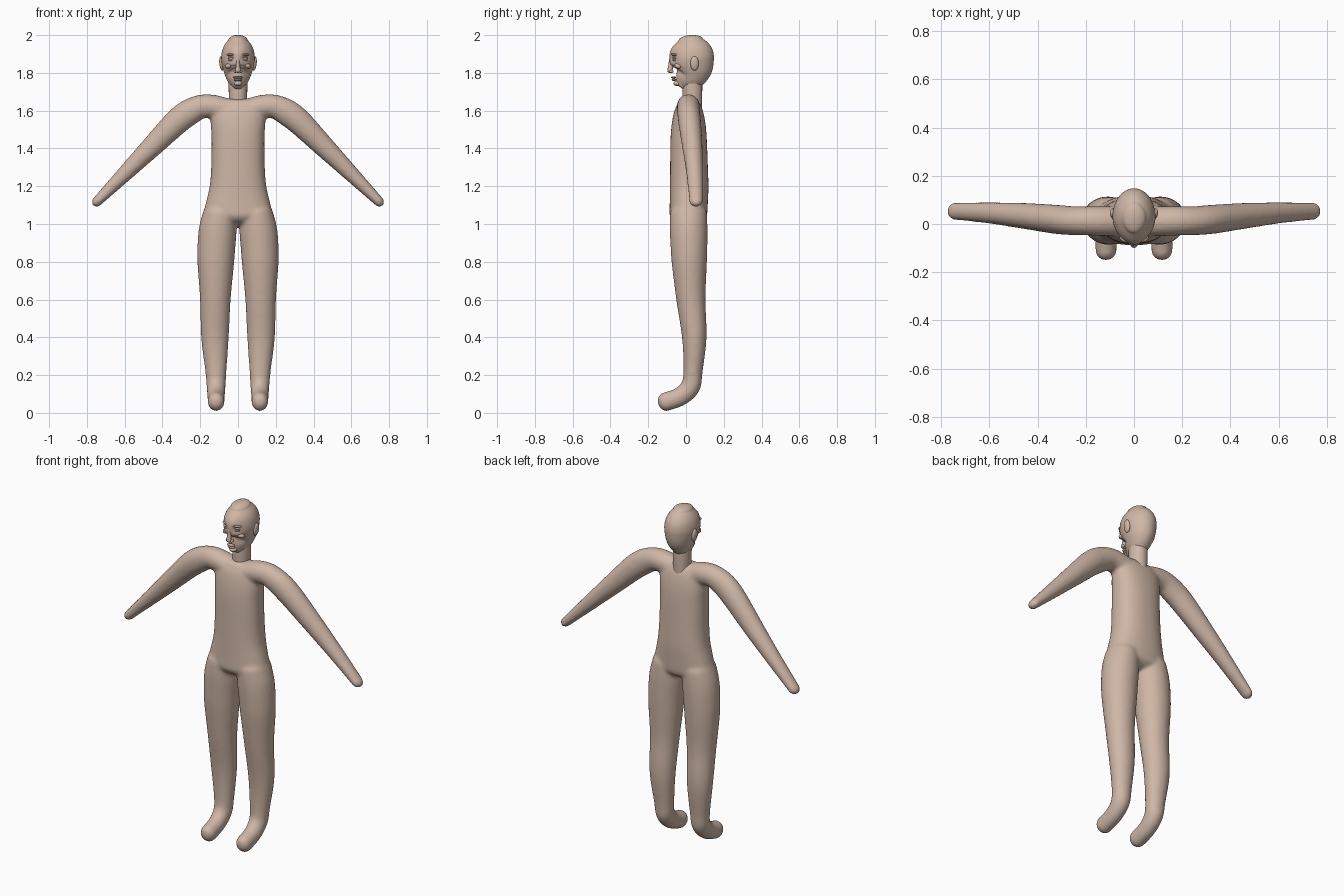
import bpy, bmesh, math
from mathutils import Vector, Matrix

skin = bpy.data.materials.new("skin")
skin.diffuse_color = (0.62, 0.47, 0.38, 1)


def spline(keys, steps=6):
    """Smooth interpolation through rows of (x, y, z, half_side, half_other)."""
    out = []
    for i in range(len(keys) - 1):
        p = [keys[max(0, min(len(keys) - 1, i + k))] for k in (-1, 0, 1, 2)]
        for s in range(steps):
            t = s / steps
            out.append([0.5 * (2 * b + (c - a) * t + (2 * a - 5 * b + 4 * c - d) * t * t
                               + (3 * b - a - 3 * c + d) * t ** 3) for a, b, c, d in zip(*p)])
    out.append(list(keys[-1]))
    return out


def loft(bm, keys, side, caps=(0.03, 0.03), power=2.0, n=40):
    """Closed tube through key sections with rounded ends."""
    rows = spline(keys)
    side = Vector(side)
    secs = []
    for i, r in enumerate(rows):
        t = (Vector(rows[min(i + 1, len(rows) - 1)][:3]) - Vector(rows[max(i - 1, 0)][:3])).normalized()
        secs.append((Vector(r[:3]), t, r[3], r[4]))

    def dome(sec, length, sign):
        c, t, a, b = sec
        angles = [math.radians(d) for d in (18, 36, 54, 70, 84)]
        return [(c + t * sign * length * math.sin(g), t, a * math.cos(g), b * math.cos(g)) for g in angles]

    secs = dome(secs[0], caps[0], -1)[::-1] + secs + dome(secs[-1], caps[1], 1)
    loops = []
    for c, t, a, b in secs:
        u = (side - t * side.dot(t)).normalized()
        v = t.cross(u)
        loop = []
        for k in range(n):
            g = 2 * math.pi * k / n
            cs, sn = math.cos(g), math.sin(g)
            x = math.copysign(abs(cs) ** (2 / power), cs)
            y = math.copysign(abs(sn) ** (2 / power), sn)
            loop.append(bm.verts.new(c + u * a * x + v * b * y))
        loops.append(loop)
    for l0, l1 in zip(loops, loops[1:]):
        for k in range(n):
            bm.faces.new((l0[k], l0[(k + 1) % n], l1[(k + 1) % n], l1[k]))
    bm.faces.new(loops[0][::-1])
    bm.faces.new(loops[-1])


def finish(bm, name):
    bmesh.ops.recalc_face_normals(bm, faces=bm.faces)
    for f in bm.faces:
        f.smooth = True
    me = bpy.data.meshes.new(name)
    bm.to_mesh(me)
    bm.free()
    me.materials.append(skin)
    ob = bpy.data.objects.new(name, me)
    bpy.context.collection.objects.link(ob)
    return ob


def ellipsoid(name, loc, size, tilt=(0, 0, 0)):
    bm = bmesh.new()
    bmesh.ops.create_uvsphere(bm, u_segments=24, v_segments=14, radius=1)
    m = Matrix.Translation(loc)
    for ang, ax in zip(tilt, "XYZ"):
        m = m @ Matrix.Rotation(math.radians(ang), 4, ax)
    bm.transform(m @ Matrix.Diagonal((*size, 1)))
    return finish(bm, name)


# body: torso, arms and legs fused into one soft skin
bm = bmesh.new()
loft(bm, [(0, 0.012, 1.05, 0.185, 0.100), (0, 0.015, 1.12, 0.168, 0.101),
          (0, 0.017, 1.20, 0.150, 0.102), (0, 0.016, 1.30, 0.142, 0.100),
          (0, 0.014, 1.45, 0.140, 0.096), (0, 0.014, 1.54, 0.145, 0.088),
          (0, 0.014, 1.61, 0.145, 0.072), (0, 0.012, 1.65, 0.130, 0.050)],
     (1, 0, 0), (0.06, 0.014), 2.3)
for s in (-1, 1):
    loft(bm, [(s * 0.05, 0.012, 1.605, 0.062, 0.056), (s * 0.12, 0.012, 1.620, 0.062, 0.062),
              (s * 0.19, 0.013, 1.622, 0.060, 0.063), (s * 0.26, 0.014, 1.590, 0.060, 0.070),
              (s * 0.33, 0.020, 1.535, 0.060, 0.068), (s * 0.45, 0.033, 1.415, 0.054, 0.057),
              (s * 0.60, 0.046, 1.265, 0.044, 0.042), (s * 0.745, 0.053, 1.120, 0.036, 0.027)],
         (0, 1, 0), (0.02, 0.032))
    loft(bm, [(s * 0.095, 0.013, 1.06, 0.088, 0.098), (s * 0.107, 0.014, 0.97, 0.100, 0.100),
              (s * 0.115, 0.016, 0.87, 0.100, 0.097), (s * 0.118, 0.018, 0.78, 0.096, 0.092),
              (s * 0.120, 0.026, 0.60, 0.081, 0.077), (s * 0.122, 0.044, 0.40, 0.073, 0.065),
              (s * 0.117, 0.037, 0.22, 0.056, 0.051), (s * 0.116, 0.024, 0.14, 0.050, 0.052),
              (s * 0.116, -0.03, 0.087, 0.046, 0.050), (s * 0.116, -0.11, 0.058, 0.044, 0.050)],
         (1, 0, 0), (0.04, 0.04))
body = finish(bm, "body")
rm = body.modifiers.new("fuse", "REMESH")
rm.mode, rm.voxel_size, rm.use_smooth_shade = "VOXEL", 0.0095, True
sm = body.modifiers.new("soften", "SMOOTH")
sm.factor, sm.iterations = 0.5, 8

# neck
bm = bmesh.new()
loft(bm, [(0, 0.034, 1.61, 0.047, 0.050), (0, 0.034, 1.70, 0.049, 0.052), (0, 0.034, 1.80, 0.050, 0.052)],
     (1, 0, 0), (0.01, 0.01))
finish(bm, "neck")

# head: egg-shaped skull narrowing to the face, with shallow eye sockets and cheeks
profile = [(1.735, 0.026, -0.060, 0.005), (1.755, 0.046, -0.066, 0.050), (1.78, 0.063, -0.071, 0.100),
           (1.81, 0.076, -0.076, 0.130), (1.84, 0.084, -0.081, 0.144), (1.88, 0.089, -0.088, 0.148),
           (1.92, 0.083, -0.083, 0.140), (1.95, 0.070, -0.066, 0.120), (1.975, 0.050, -0.040, 0.090)]
bm = bmesh.new()
loft(bm, [(0, (f + b) / 2, z, w, (b - f) / 2) for z, w, f, b in profile], (1, 0, 0), (0.010, 0.025), n=64)
for v in bm.verts:
    if v.co.y < 0.03:
        t = min(1, (0.03 - v.co.y) / 0.11)
        v.co.x *= 1 - 0.16 * t * t
        for cx, cz, r, d in ((0.036, 1.876, 0.018, 0.012), (0.042, 1.80, 0.02, 0.007)):
            q = ((abs(v.co.x) - cx) ** 2 + (v.co.z - cz) ** 2) / r ** 2
            v.co.y += d * math.exp(-q)
finish(bm, "head")

# nose and mouth
bm = bmesh.new()
loft(bm, [(0, -0.076, 1.880, 0.008, 0.012), (0, -0.080, 1.845, 0.010, 0.013), (0, -0.085, 1.812, 0.014, 0.014)],
     (1, 0, 0), (0.01, 0.012))
finish(bm, "nose")
ellipsoid("upper_lip", (0, -0.066, 1.776), (0.026, 0.013, 0.006))
ellipsoid("lower_lip", (0, -0.063, 1.764), (0.022, 0.013, 0.007))
ellipsoid("chin", (0, -0.046, 1.744), (0.022, 0.020, 0.014))

# paired features
for s, tag in ((-1, "right"), (1, "left")):
    ellipsoid(tag + "_ear", (s * 0.087, 0.045, 1.850), (0.012, 0.022, 0.038), (0, s * 6, 0))
    ellipsoid(tag + "_eye", (s * 0.036, -0.058, 1.874), (0.015, 0.013, 0.009))
    ellipsoid(tag + "_upper_lid", (s * 0.036, -0.059, 1.881), (0.019, 0.013, 0.005), (0, s * 6, s * 20))
    ellipsoid(tag + "_lower_lid", (s * 0.036, -0.058, 1.866), (0.017, 0.012, 0.004), (0, 0, s * 20))
    ellipsoid(tag + "_brow", (s * 0.036, -0.062, 1.897), (0.026, 0.014, 0.007), (0, s * 4, s * 25))
    ellipsoid(tag + "_nostril", (s * 0.014, -0.077, 1.808), (0.009, 0.012, 0.008))
    ellipsoid(tag + "_cheekbone", (s * 0.048, -0.042, 1.838), (0.022, 0.018, 0.014), (0, s * 20, s * 30))
